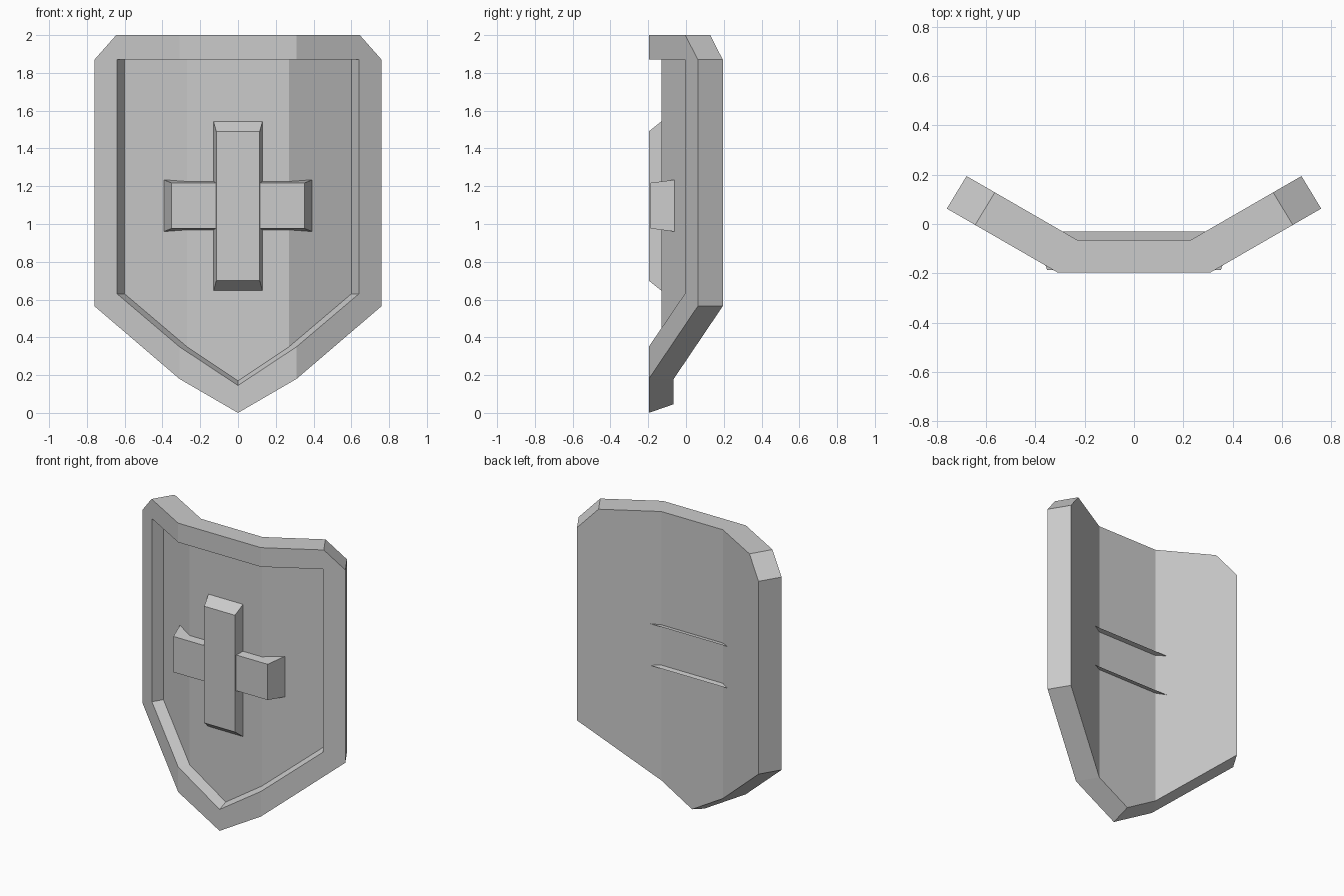
import bpy, bmesh

cube = bpy.data.objects.get("Cube")
if cube:
    bpy.data.objects.remove(cube, do_unlink=True)

steel = bpy.data.materials.new("grey_steel")
steel.use_nodes = True
GREY = (0.6, 0.6, 0.6, 1)
steel.diffuse_color = GREY
steel.node_tree.nodes["Principled BSDF"].inputs["Base Color"].default_value = GREY

FOLD = 0.31      # where the side panels bend back
FRONT = -0.197   # y of the middle panel
SHIFT = (-0.08, 0.132)  # offset through the full thickness
SLOPE = 0.577


def add_object(name, bm):
    bmesh.ops.remove_doubles(bm, verts=bm.verts, dist=0.0005)
    bmesh.ops.recalc_face_normals(bm, faces=bm.faces)
    mesh = bpy.data.meshes.new(name)
    bm.to_mesh(mesh)
    bm.free()
    mesh.materials.append(steel)
    obj = bpy.data.objects.new(name, mesh)
    bpy.context.collection.objects.link(obj)
    return obj


def layer(bm, outline, side, depth, tip_rise):
    """Lay a half outline on the folded sheet at a depth from 0 to 1."""
    verts = []
    for i, (x, z) in enumerate(outline):
        y = FRONT + max(0, x - FOLD) * SLOPE + SHIFT[1] * depth
        px = x + SHIFT[0] * depth if x else 0
        verts.append(bm.verts.new((side * px, y, z + (tip_rise if i == 0 else 0))))
    return verts


# Shield body: raised rim, sunken panel, folded back
outer = [(0, 0), (FOLD, 0.18), (0.76, 0.565), (0.76, 1.87), (0.645, 2), (FOLD, 2), (0, 2)]
inner = [(0, 0.145), (FOLD, 0.35), (0.64, 0.63), (0.64, 1.87), (FOLD, 1.87), (0, 1.87)]
bm = bmesh.new()
for side in (1, -1):
    a = layer(bm, outer, side, 0, 0)
    b = layer(bm, inner, side, 0, 0)
    c = layer(bm, inner, side, 0.5, 0.025)
    d = layer(bm, outer, side, 1, 0.046)
    faces = [(a[0], a[1], b[1], b[0]), (a[1], a[2], b[2], b[1]), (a[2], a[3], b[3], b[2]),
             (a[3], a[4], a[5], b[4], b[3]), (a[5], a[6], b[5], b[4]),
             (c[0], c[1], c[4], c[5]), (c[1], c[2], c[3], c[4]),
             (d[0], d[1], d[5], d[6]), d[1:6]]
    for top, low in ((a, d), (b, c)):
        faces += [(top[i], top[i + 1], low[i + 1], low[i]) for i in range(len(top) - 1)]
    for f in faces:
        bm.faces.new(f)
add_object("shield_body", bm)


def tapered_bar(name, z, front, back):
    """Open-backed bar; front and back are (half width, half height, y)."""
    bm = bmesh.new()
    rings = [[bm.verts.new((sx * w, y, z + sz * h))
              for sx, sz in ((-1, -1), (1, -1), (1, 1), (-1, 1))] for w, h, y in (front, back)]
    bm.faces.new(rings[0])
    for i in range(4):
        j = (i + 1) % 4
        bm.faces.new((rings[0][i], rings[1][i], rings[1][j], rings[0][j]))
    add_object(name, bm)


# Cross on the front; the crossbar just breaks through the back
tapered_bar("cross_upright", 1.095, (0.115, 0.395, -0.197), (0.13, 0.45, -0.128))
tapered_bar("cross_bar", 1.097, (0.353, 0.121, -0.187), (0.402, 0.141, -0.03))
